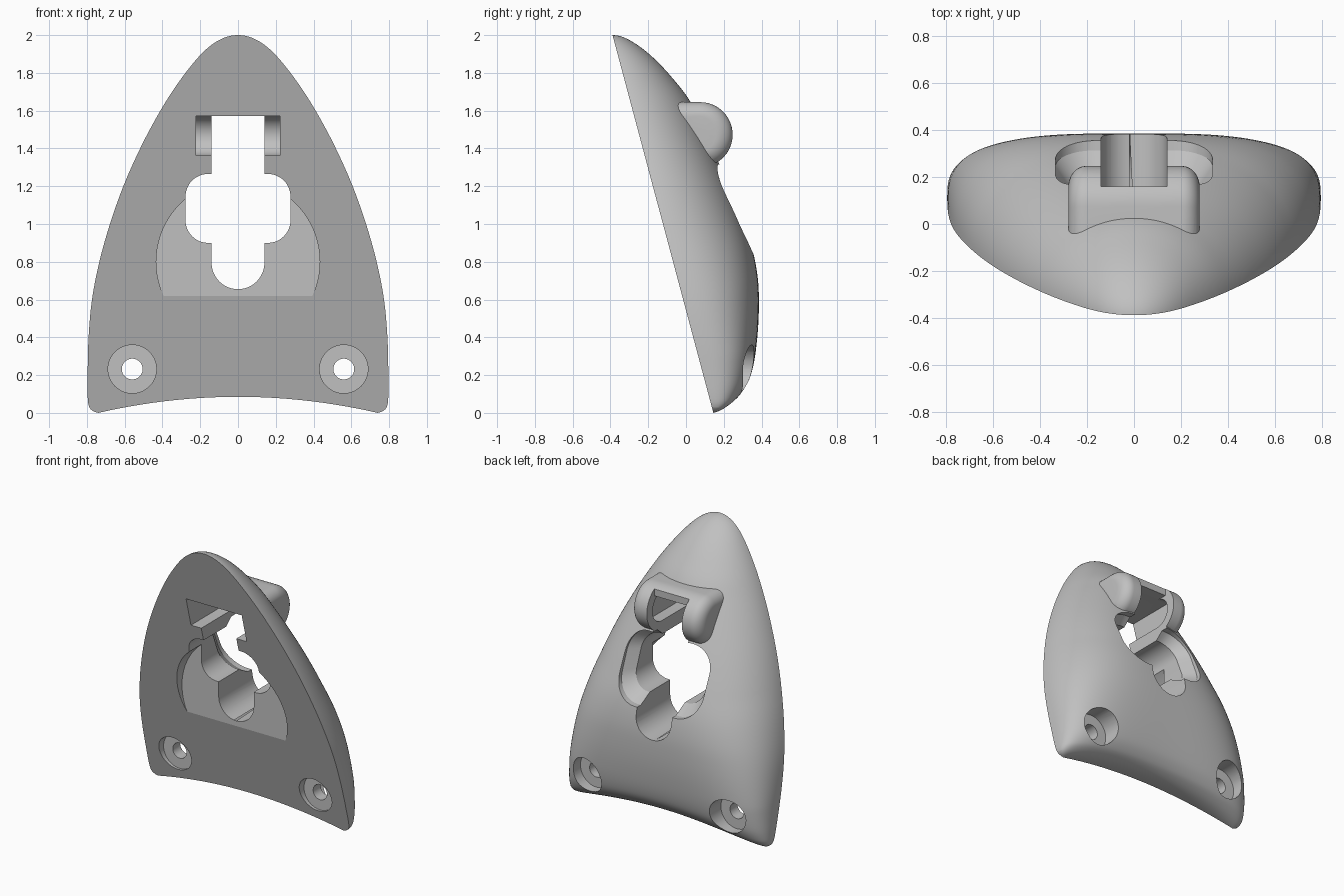
import bpy, bmesh, math

if "Cube" in bpy.data.objects:
    bpy.data.objects.remove(bpy.data.objects["Cube"])

grey = bpy.data.materials.new("plain grey")
grey.use_nodes = True
colour = (0.53, 0.53, 0.53, 1)
grey.diffuse_color = colour
grey.node_tree.nodes["Principled BSDF"].inputs["Base Color"].default_value = colour


def make(name, bm):
    bmesh.ops.remove_doubles(bm, verts=bm.verts, dist=1e-5)
    bmesh.ops.recalc_face_normals(bm, faces=bm.faces)
    mesh = bpy.data.meshes.new(name)
    bm.to_mesh(mesh)
    bm.free()
    mesh.materials.append(grey)
    obj = bpy.data.objects.new(name, mesh)
    bpy.context.collection.objects.link(obj)
    return obj


def loft(name, rings):
    """Capped solid through rings with equal point counts."""
    bm = bmesh.new()
    vs = [[bm.verts.new(p) for p in ring] for ring in rings]
    n = len(vs[0])
    for a, b in zip(vs, vs[1:]):
        for i in range(n):
            j = (i + 1) % n
            bm.faces.new((a[i], a[j], b[j], b[i]))
    bm.faces.new(vs[0])
    bm.faces.new(vs[-1])
    return make(name, bm)


def along_y(name, pts, y0, y1):
    return loft(name, [[(x, y, z) for x, z in pts] for y in (y0, y1)])


def along_x(name, pts, half):
    return loft(name, [[(x, y, z) for y, z in pts] for x in (-half, half)])


def arc(cx, cy, r, a0, a1, n=20):
    angles = [math.radians(a0 + (a1 - a0) * i / n) for i in range(n + 1)]
    return [(cx + r * math.cos(a), cy + r * math.sin(a)) for a in angles]


def circle(cx, cy, r, n=48):
    return arc(cx, cy, r, 0, 360, n)[:-1]


def round_box(half, z0, z1, r):
    return (arc(half - r, z1 - r, r, 90, 0, 12) + arc(half - r, z0 + r, r, 0, -90, 12)
            + arc(r - half, z0 + r, r, -90, -180, 12) + arc(r - half, z1 - r, r, 180, 90, 12))


def sample(table, t):
    """Smooth curve through squared values, so that ends come out round."""
    k = max(i for i in range(len(table) - 1) if table[i][0] <= t or i == 0)
    p = [(a, b * b) for a, b in table]

    def slope(i):
        lo, hi = max(i - 1, 0), min(i + 1, len(p) - 1)
        return (p[hi][1] - p[lo][1]) / (p[hi][0] - p[lo][0])
    (x0, y0), (x1, y1) = p[k], p[k + 1]
    d = x1 - x0
    s = (t - x0) / d
    val = ((2 * s**3 - 3 * s**2 + 1) * y0 + (s**3 - 2 * s**2 + s) * d * slope(k)
           + (3 * s**2 - 2 * s**3) * y1 + (s**3 - s**2) * d * slope(k + 1))
    return math.sqrt(max(val, 0))


def ramp(v, lo, hi, a, b):
    return a + (b - a) * min(1, max(0, (v - lo) / (hi - lo)))


WIDTH = [(0, .74), (.01, .768), (.03, .787), (.07, .795), (.2, .796), (.4, .791), (.6, .773),
         (.8, .734), (1, .678), (1.2, .607), (1.4, .518), (1.6, .411), (1.8, .278), (2, 0)]
DEPTH = [(0, 0), (.01, .09), (.03, .14), (.06, .185), (.15, .255), (.35, .335), (.55, .394),
         (.7, .426), (.85, .439), (1, .432), (1.2, .408), (1.4, .374), (1.65, .317),
         (1.78, .252), (1.87, .192), (1.95, .115), (2, 0)]

# Domed shell over a flat sloping face: boxy at the foot, elliptical at the tip
ROWS, COLS = 80, 72
bm = bmesh.new()
grid = []
for i in range(ROWS + 1):
    v = (1 - math.cos(math.pi * i / ROWS)) / 2
    w, h = sample(WIDTH, 2 * v), sample(DEPTH, 2 * v)
    flat, round_side = ramp(v, .15, .8, 4, 2), ramp(v, .15, .5, .335, .5)
    row = []
    for j in range(COLS + 1):
        u = -math.cos(math.pi * j / COLS)
        z = 2 * v + .085 * (1 - u * u) * (1 - v) ** 4
        bulge = max(0, 1 - abs(u) ** flat) ** round_side
        row.append(bm.verts.new((u * w, .145 - .267 * z + h * bulge, z)))
    grid.append(row)
for a, b in zip(grid, grid[1:]):
    for j in range(COLS):
        bm.faces.new((a[j], a[j + 1], b[j + 1], b[j]))
bmesh.ops.remove_doubles(bm, verts=bm.verts, dist=1e-5)
rim = [e for e in bm.edges if e.is_boundary]
bmesh.ops.contextual_create(bm, geom=rim)
body = make("mount_body", bm)


def boolean(tool, operation):
    mod = body.modifiers.new(tool.name, "BOOLEAN")
    mod.object, mod.operation, mod.solver = tool, operation, "EXACT"
    tool.hide_render = True


# Hood over the top of the slot, with rounded ends
hood_side = ([(-.13, 1.645)] + arc(.075, 1.473, .172, 90, -55, 24)
             + [(.15, 1.319), (-.02, 1.319)])
hood_rings = []
for side, angles in ((-1, range(90, -1, -10)), (1, range(0, 91, 10))):
    for a in angles:
        shrink = 1 - .45 * (1 - math.cos(math.radians(a)))
        x = side * (.205 + .075 * math.sin(math.radians(a)))
        hood_rings.append([(x, .05 + (y - .05) * shrink, 1.48 + (z - 1.48) * shrink)
                           for y, z in hood_side])
boolean(loft("hood", hood_rings), "UNION")

# Keyhole slot: long channel, open notch in the hood, flared window
slot = [(-.14, 1.573), (.14, 1.573)] + arc(0, .795, .14, 0, -180, 24)
boolean(along_y("slot_cutter", slot, -1, 1), "DIFFERENCE")
notch = [(.16, 1.4), (.16, 1.8), (1, 1.8), (1, 1.4)]
boolean(along_x("notch_cutter", notch, .14), "DIFFERENCE")

wings = round_box(.278, .9, 1.265, .12)
flare = round_box(.335, .845, 1.316, .17)
window = loft("window_cutter", [
    [(x, -1, z) for x, z in wings],
    [(x, .14 - .4 * (z - 1.08), z) for x, z in wings],
    [(x, .22 - .4 * (z - 1.08), z) for x, z in flare],
    [(x, 1, z) for x, z in flare]])
boolean(window, "DIFFERENCE")

# Curved pocket inside the hood
pocket = [(-1, 1.362), (-1, 1.573)] + arc(.075, 1.4675, .1055, 90, -90)
boolean(along_x("hood_pocket_cutter", pocket, .222), "DIFFERENCE")

# Shallow round recess in the flat face
boolean(along_y("front_recess_cutter", circle(0, .8, .433, 72), -1, -.02), "DIFFERENCE")

# Screw holes with counterbores on both faces
for side, x in (("left", .56), ("right", -.56)):
    for part, r, y0, y1 in (("hole", .055, -1, 1), ("front_bore", .128, -1, .135),
                            ("back_bore", .128, .22, 1)):
        cutter = along_y(f"{side}_{part}_cutter", circle(x, .232, r), y0, y1)
        boolean(cutter, "DIFFERENCE")

# Bake the cuts, remove the cutters and smooth the result
bpy.context.view_layer.update()
result = bpy.data.meshes.new_from_object(
    body.evaluated_get(bpy.context.evaluated_depsgraph_get()))
tools = [m.object for m in body.modifiers]
body.modifiers.clear()
body.data = result
for tool in tools:
    bpy.data.objects.remove(tool)

bpy.ops.object.select_all(action="DESELECT")
body.select_set(True)
bpy.context.view_layer.objects.active = body
bpy.ops.object.shade_smooth_by_angle(angle=math.radians(14))
